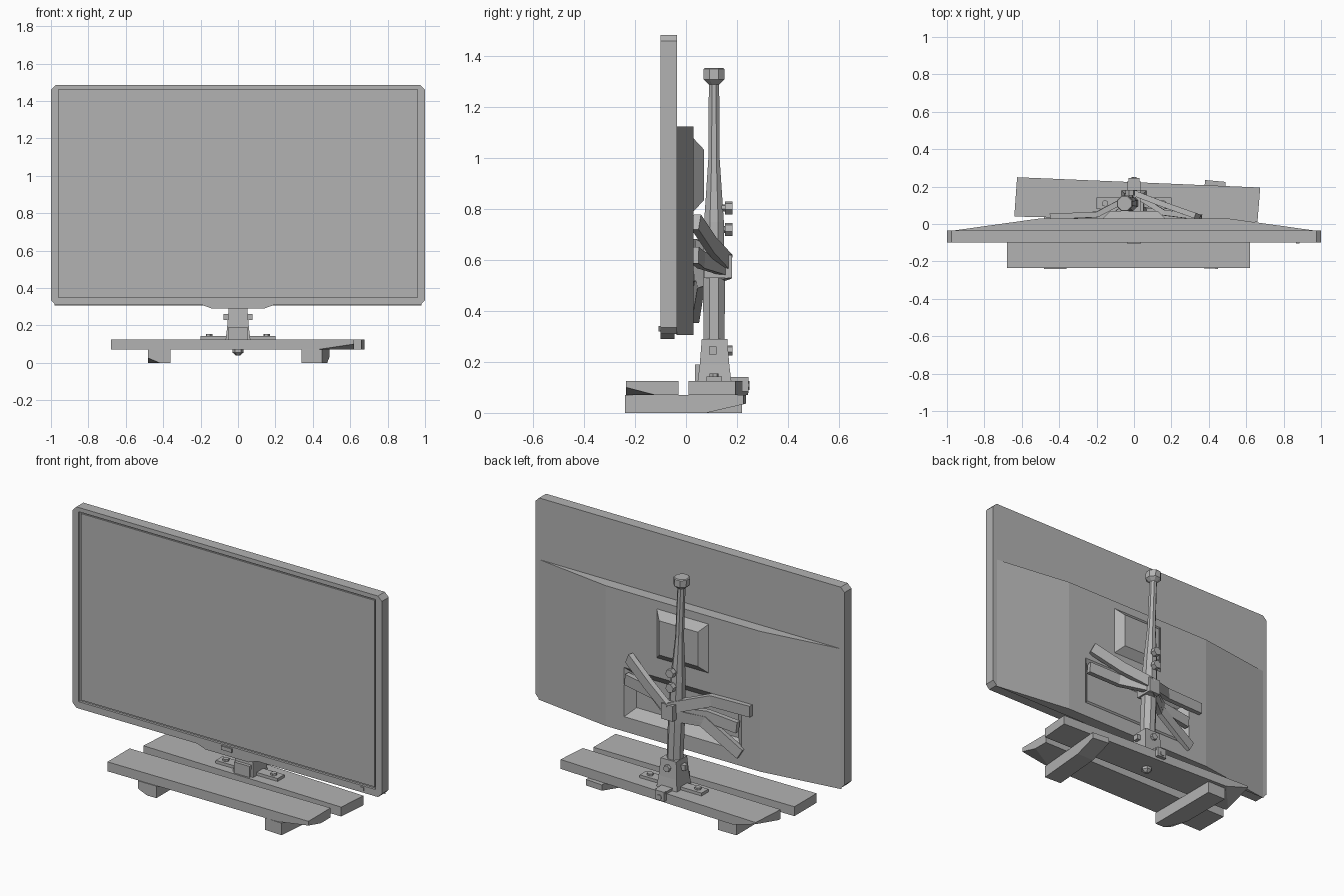
import bpy, bmesh, math
from mathutils import Vector

cube = bpy.data.objects.get("Cube")
if cube:
    bpy.data.objects.remove(cube, do_unlink=True)

grey = bpy.data.materials.new("matte_grey")
grey.use_nodes = True
grey.diffuse_color = (0.45, 0.45, 0.45, 1)
grey.node_tree.nodes["Principled BSDF"].inputs["Base Color"].default_value = (0.45, 0.45, 0.45, 1)


def finish(name, bm):
    bmesh.ops.recalc_face_normals(bm, faces=bm.faces)
    mesh = bpy.data.meshes.new(name)
    bm.to_mesh(mesh)
    bm.free()
    mesh.materials.append(grey)
    obj = bpy.data.objects.new(name, mesh)
    bpy.context.collection.objects.link(obj)
    return obj


def loft(name, rings):
    """Skin a stack of equal-sized point rings and cap both ends."""
    bm = bmesh.new()
    loops = [[bm.verts.new(p) for p in ring] for ring in rings]
    n = len(loops[0])
    for a, b in zip(loops, loops[1:]):
        for i in range(n):
            j = (i + 1) % n
            bm.faces.new((a[i], a[j], b[j], b[i]))
    bm.faces.new(loops[0])
    bm.faces.new(loops[-1])
    return finish(name, bm)


def box(name, x0, x1, y0, y1, z0, z1):
    base = [(x0, y0), (x1, y0), (x1, y1), (x0, y1)]
    return loft(name, [[(x, y, z) for x, y in base] for z in (z0, z1)])


def slab(name, corners, z0, z1, clip=None):
    """Extruded board, with one corner optionally cut by a three-point plane."""
    obj = loft(name, [[(x, y, z) for x, y in corners] for z in (z0, z1)])
    if clip:
        a, b, c = (Vector(p) for p in clip)
        normal = (b - a).cross(c - a)
        if normal.z > 0:
            normal.negate()
        bm = bmesh.new()
        bm.from_mesh(obj.data)
        geom = bm.verts[:] + bm.edges[:] + bm.faces[:]
        cut = bmesh.ops.bisect_plane(bm, geom=geom, plane_co=a, plane_no=normal, clear_outer=True)
        edges = [e for e in cut["geom_cut"] if isinstance(e, bmesh.types.BMEdge)]
        bmesh.ops.contextual_create(bm, geom=edges)
        bmesh.ops.recalc_face_normals(bm, faces=bm.faces)
        bm.to_mesh(obj.data)
        bm.free()
    return obj


def frustum(name, w, z0, z1, y0, y1, inset):
    """Rectangular frustum running along y."""
    def ring(y, d):
        return [(-w + d, y, z0 + d), (w - d, y, z0 + d), (w - d, y, z1 - d), (-w + d, y, z1 - d)]
    return loft(name, [ring(y0, 0), ring(y1, inset)])


def carve(obj, cutter):
    mod = obj.modifiers.new("cut", "BOOLEAN")
    mod.operation, mod.solver, mod.object = "DIFFERENCE", "EXACT", cutter
    bpy.context.view_layer.objects.active = obj
    bpy.ops.object.modifier_apply(modifier=mod.name)
    bpy.data.objects.remove(cutter, do_unlink=True)


def beam(name, path, height, thick=0.03):
    """Flat bar standing on edge along a path."""
    pts = [Vector(p) for p in path]
    rings = []
    for i, p in enumerate(pts):
        d = pts[min(i + 1, len(pts) - 1)] - pts[max(i - 1, 0)]
        side = Vector((-d.y, d.x, 0)).normalized() * thick / 2
        up = d.cross(side).normalized() * height / 2
        rings.append([p + side + up, p - side + up, p - side - up, p + side - up])
    return loft(name, rings)


def bolt(name, centre, axis, r, length, sides=6):
    axis = Vector(axis)
    u = axis.orthogonal().normalized()
    v = axis.cross(u)
    ang = [math.tau * i / sides for i in range(sides)]
    return loft(name, [[Vector(centre) + axis * s * length / 2 + (u * math.cos(t) + v * math.sin(t)) * r
                        for t in ang] for s in (-1, 1)])


# Screen housing with clipped corners and a sunken display
c = 0.025
outline = [(-1, 0.31 + c), (-1 + c, 0.31), (1 - c, 0.31), (1, 0.31 + c),
           (1, 1.485 - c), (1 - c, 1.485), (-1 + c, 1.485), (-1, 1.485 - c)]
housing = loft("screen_housing", [[(x, y, z) for x, z in outline] for y in (-0.1, -0.036)])
carve(housing, box("display_cutter", -0.96, 0.96, -0.2, -0.086, 0.35, 1.46))
box("display_inner_frame", -0.95, 0.95, -0.094, -0.08, 0.36, 1.45)

# Chin, badge plate and power light
chin = [(-0.2, 0.312), (-0.14, 0.29), (0.14, 0.29), (0.2, 0.312)]
loft("screen_chin", [[(x, y, z) for x, z in chin] for y in (-0.1, -0.045)])
box("chin_plate", -0.035, 0.035, -0.108, -0.1, 0.32, 0.342)
box("power_light", 0.865, 0.885, -0.105, -0.1, 0.322, 0.342)

# Tapered rear shell with a recess for the sockets and a raised panel
shell = [(-0.98, -0.037), (-0.5, 0.03), (0.5, 0.03), (0.98, -0.037)]
rear = loft("rear_shell", [[(x, y, z) for x, y in shell] for z in (0.305, 1.125)])
carve(rear, frustum("recess_cutter", 0.38, 0.39, 0.68, 0.031, -0.015, 0.05))
frustum("rear_raised_panel", 0.17, 0.79, 1.08, 0.028, 0.07, 0.045)

# Leaning post with a knob at the top
profile = [(0.13, 0.045), (0.5, 0.046), (0.75, 0.042), (0.86, 0.034), (1, 0.024),
           (1.29, 0.022), (1.31, 0.045), (1.35, 0.045), (1.355, 0.04)]
rings = []
for z, r in profile:
    lean = -0.05 * (z - 0.13) / 1.22
    rings.append([(lean + r * math.cos(math.tau * (i + 0.5) / 8),
                   0.11 + r * math.sin(math.tau * (i + 0.5) / 8), z) for i in range(8)])
loft("post", rings)
for z in (0.72, 0.805):
    bolt("post_bolt_shaft", (-0.02, 0.155, z), (0, 1, 0), 0.014, 0.05)
    bolt("post_bolt_head", (-0.02, 0.168, z), (0, 1, 0), 0.026, 0.03)

# Splayed arms holding the screen
arms = {
    "upper_left_arm": [(0.34, 0.04, 0.75), (0.17, 0.1, 0.66), (0, 0.165, 0.59)],
    "lower_left_arm": [(0.36, 0.035, 0.62), (0.16, 0.06, 0.6), (0, 0.16, 0.57)],
    "upper_right_arm": [(0.02, 0.165, 0.59), (-0.2, 0.05, 0.65), (-0.45, 0.04, 0.65)],
    "middle_right_arm": [(0.01, 0.15, 0.57), (-0.17, 0.045, 0.55), (-0.36, 0.035, 0.53)],
    "lower_right_arm": [(0.02, 0.165, 0.56), (-0.15, 0.055, 0.52), (-0.38, 0.035, 0.38)],
}
for name, path in arms.items():
    beam(name, path, 0.065)
box("arm_hub", -0.04, 0.035, 0.07, 0.18, 0.53, 0.62)

# Foot bracket: collar, flange plate, gussets and bolts
square = [(-1, -1), (1, -1), (1, 1), (-1, 1)]
loft("post_collar", [[(x * w, 0.112 + y * w, z) for x, y in square]
                     for z, w in ((0.125, 0.066), (0.19, 0.058), (0.29, 0.05))])
box("flange_plate", -0.2, 0.2, 0.08, 0.142, 0.125, 0.142)
box("collar_front_block", -0.05, 0.05, 0.035, 0.065, 0.125, 0.19)
box("collar_back_block", -0.035, 0.035, 0.16, 0.23, 0.125, 0.14)
for s in (-1, 1):
    bolt("flange_bolt", (s * 0.155, 0.11, 0.147), (0, 0, 1), 0.018, 0.014)
    bolt("collar_side_bolt", (s * 0.062, 0.105, 0.245), (1, 0, 0), 0.022, 0.03, 4)
bolt("collar_back_bolt", (0, 0.168, 0.245), (0, 1, 0), 0.02, 0.03)
box("rear_clip", -0.03, 0.03, 0.2, 0.245, 0.085, 0.14)
bolt("rear_clip_bolt", (0, 0.24, 0.105), (0, 1, 0), 0.015, 0.02)
loft("under_bolt", [[(r * math.cos(math.tau * i / 6), 0.11 + r * math.sin(math.tau * i / 6), z)
                     for i in range(6)] for z, r in ((0.04, 0.012), (0.055, 0.03), (0.075, 0.03))])

# Two rough planks
slab("front_plank", [(-0.68, -0.235), (0.62, -0.235), (0.62, -0.03), (-0.68, -0.03)], 0.07, 0.125,
     [(0.42, -0.235, 0.07), (0.62, -0.235, 0.1), (0.62, -0.12, 0.07)])
slab("rear_plank", [(-0.64, 0.04), (0.66, 0.01), (0.675, 0.195), (-0.625, 0.25)], 0.07, 0.125,
     [(-0.47, 0.244, 0.07), (-0.638, 0.06, 0.07), (-0.625, 0.25, 0.115)])

# Two cross feet
slab("right_foot", [(-0.48, -0.24), (-0.36, -0.24), (-0.36, 0.22), (-0.48, 0.22)], 0, 0.07,
     [(-0.48, -0.24, 0.025), (-0.42, -0.24, 0), (-0.48, -0.1, 0)])
slab("left_foot", [(0.34, -0.235), (0.45, -0.24), (0.49, 0.225), (0.38, 0.235)], 0, 0.07,
     [(0.34, 0.08, 0), (0.49, 0.08, 0), (0.4, 0.23, 0.035)])
